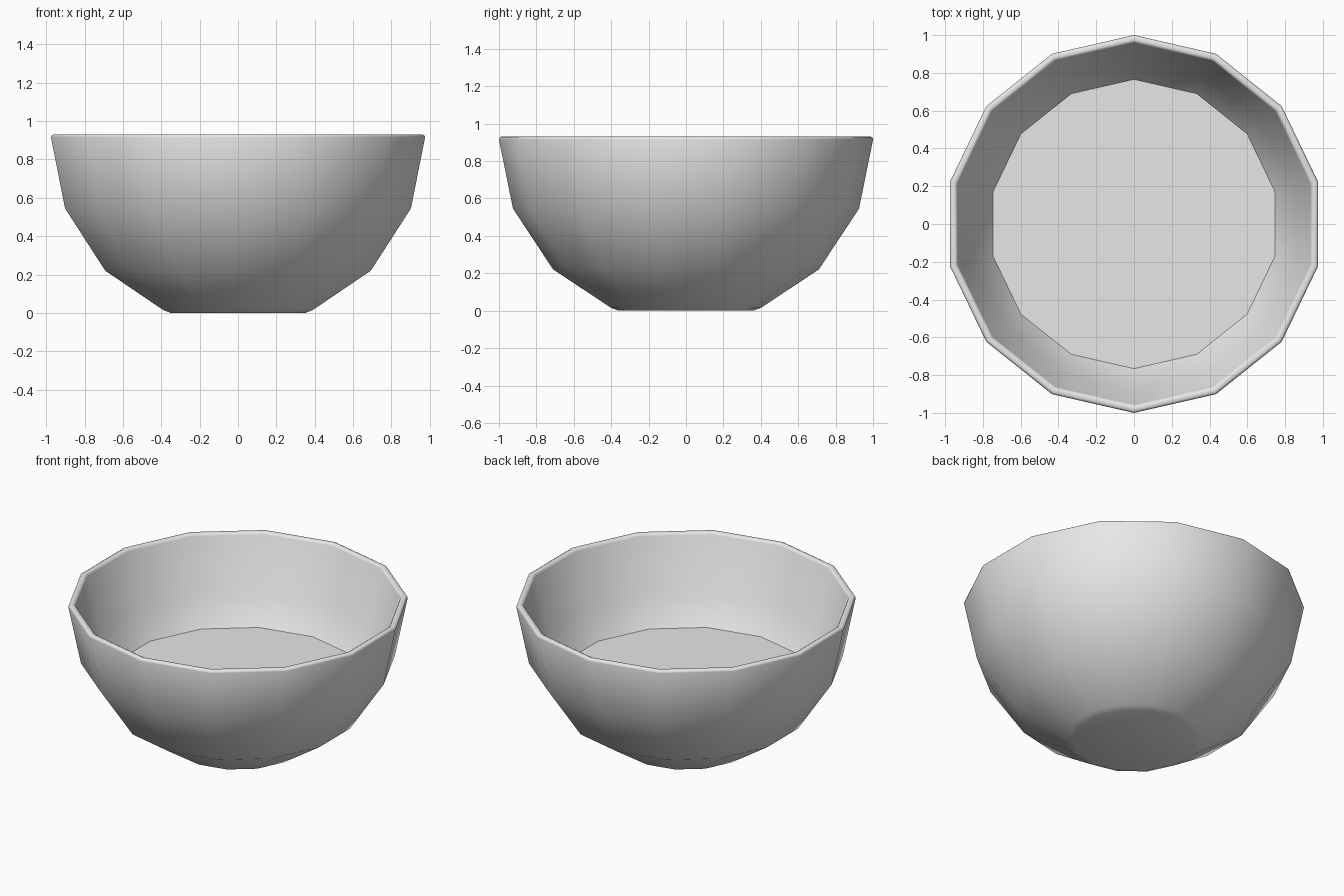
import bpy, bmesh
from math import tau

SIDES = 14

cube = bpy.data.objects.get("Cube")
if cube:
    bpy.data.objects.remove(cube, do_unlink=True)

grey = bpy.data.materials.new("plain_grey")
grey.use_nodes = True
grey.diffuse_color = (0.8, 0.8, 0.8, 1)
grey.node_tree.nodes["Principled BSDF"].inputs["Base Color"].default_value = (0.8, 0.8, 0.8, 1)


def lathe(name, profile):
    """Spin a (radius, height) profile around z, with a corner pointing to +y."""
    bm = bmesh.new()
    verts = [bm.verts.new((0, r, z)) for r, z in profile]
    edges = [bm.edges.new(pair) for pair in zip(verts, verts[1:])]
    bmesh.ops.spin(bm, geom=verts + edges, cent=(0, 0, 0), axis=(0, 0, 1),
                   angle=tau, steps=SIDES, use_duplicate=False)
    bmesh.ops.remove_doubles(bm, verts=bm.verts, dist=0.0005)
    bmesh.ops.recalc_face_normals(bm, faces=bm.faces)
    mesh = bpy.data.meshes.new(name)
    bm.to_mesh(mesh)
    bm.free()
    mesh.materials.append(grey)
    mesh.shade_smooth()
    obj = bpy.data.objects.new(name, mesh)
    bpy.context.collection.objects.link(obj)
    return obj


# Bowl shell: underside, outer wall, rounded rim, inner wall, inner base
lathe("bowl", [
    (0, 0), (0.36, 0), (0.40, 0.015), (0.71, 0.22), (0.925, 0.545),
    (1.0, 0.915), (0.997, 0.925), (0.988, 0.93), (0.972, 0.93),
    (0.963, 0.925), (0.958, 0.915),
    (0.875, 0.56), (0.67, 0.26), (0.38, 0.06), (0, 0.05),
])

# Flat surface filling the lower part of the bowl
bpy.ops.mesh.primitive_circle_add(vertices=SIDES, radius=0.767, fill_type='NGON',
                                  location=(0, 0, 0.40))
filling = bpy.context.object
filling.name = "filling_surface"
filling.data.materials.append(grey)
